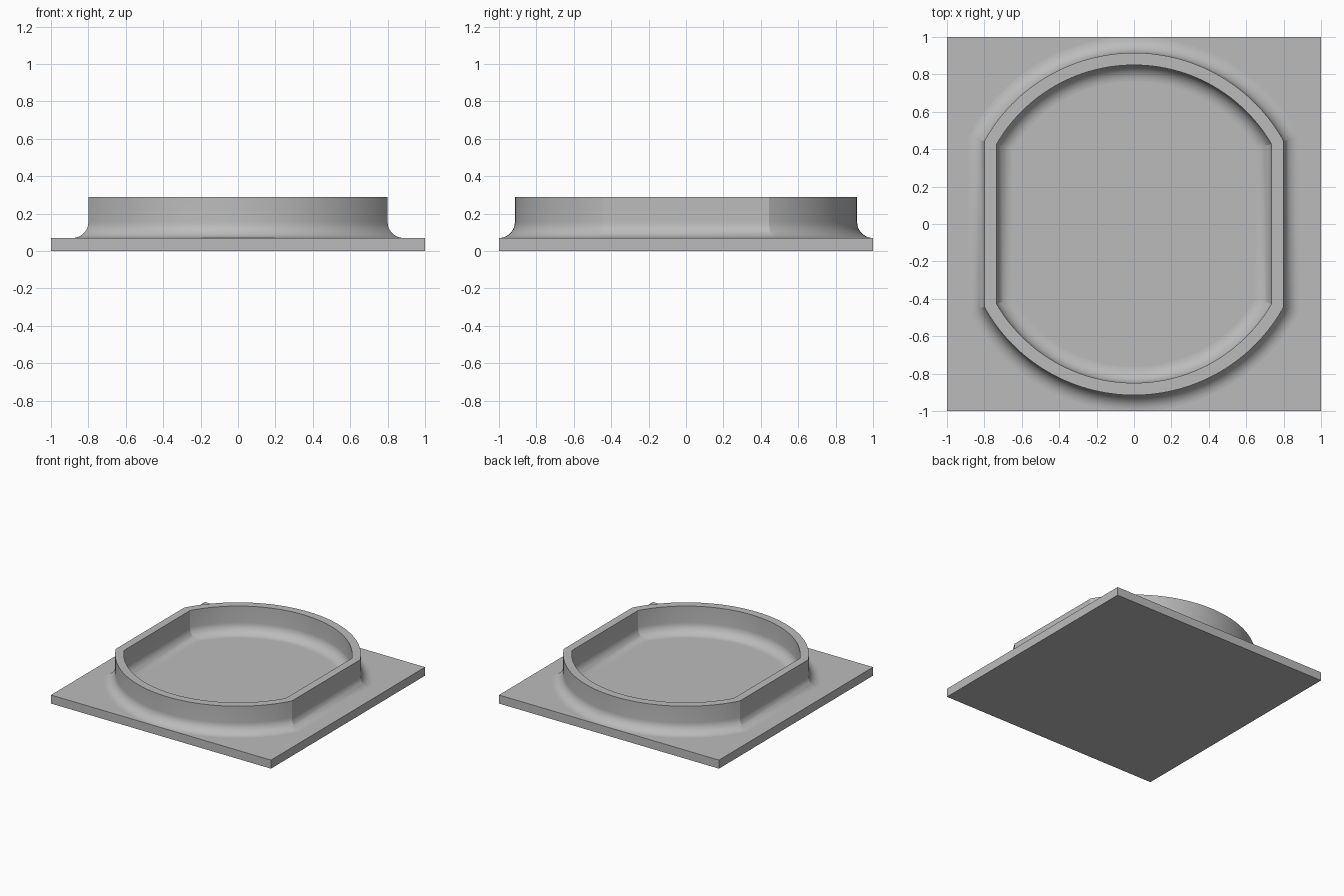
import bpy, bmesh, math

if "Cube" in bpy.data.objects:
    bpy.data.objects.remove(bpy.data.objects["Cube"])

BASE_TOP, WALL_TOP, FILLET = 0.07, 0.29, 0.085
ARC_STEPS, FILLET_STEPS = 64, 10

grey = bpy.data.materials.new("light grey")
grey.diffuse_color = (0.5, 0.5, 0.5, 1)
grey.use_nodes = True
grey.node_tree.nodes["Principled BSDF"].inputs["Base Color"].default_value = grey.diffuse_color


def finish(name, bm):
    bmesh.ops.recalc_face_normals(bm, faces=bm.faces)
    mesh = bpy.data.meshes.new(name)
    bm.to_mesh(mesh)
    bm.free()
    mesh.materials.append(grey)
    obj = bpy.data.objects.new(name, mesh)
    bpy.context.collection.objects.link(obj)
    return obj


def clipped_circle(bm, radius, half_width, z):
    """Circle with its left and right sides cut straight."""
    start = math.acos(half_width / radius)
    points = []
    for side in (0, math.pi):
        for i in range(ARC_STEPS + 1):
            a = side + start + (math.pi - 2 * start) * i / ARC_STEPS
            points.append(bm.verts.new((radius * math.cos(a), radius * math.sin(a), z)))
    return points


# Square base plate
bm = bmesh.new()
bmesh.ops.create_cube(bm, size=1)
bmesh.ops.scale(bm, vec=(2, 2, BASE_TOP), verts=bm.verts)
bmesh.ops.translate(bm, vec=(0, 0, BASE_TOP / 2), verts=bm.verts)
finish("base_plate", bm)

# Raised rim: section runs up the outer flare, over the top, down the inner flare
flare = []
for i in range(FILLET_STEPS + 1):
    a = math.pi / 2 * i / FILLET_STEPS
    flare.append((FILLET * (1 - math.sin(a)), BASE_TOP + FILLET * (1 - math.cos(a))))
sunk = BASE_TOP - 0.03
outer = [(FILLET, sunk)] + flare + [(0, WALL_TOP)]
section = [(0.915 + d, 0.80 + d, z) for d, z in outer]
section += [(0.85 - d, 0.735 - d, z) for d, z in reversed(outer)]

bm = bmesh.new()
rings = [clipped_circle(bm, *s) for s in section]
count = len(rings[0])
for k, ring in enumerate(rings):
    following = rings[(k + 1) % len(rings)]
    for i in range(count):
        j = (i + 1) % count
        bm.faces.new((ring[i], ring[j], following[j], following[i]))
rim = finish("raised_rim", bm)
bpy.context.view_layer.objects.active = rim
rim.select_set(True)
bpy.ops.object.shade_smooth_by_angle(angle=math.radians(20))
